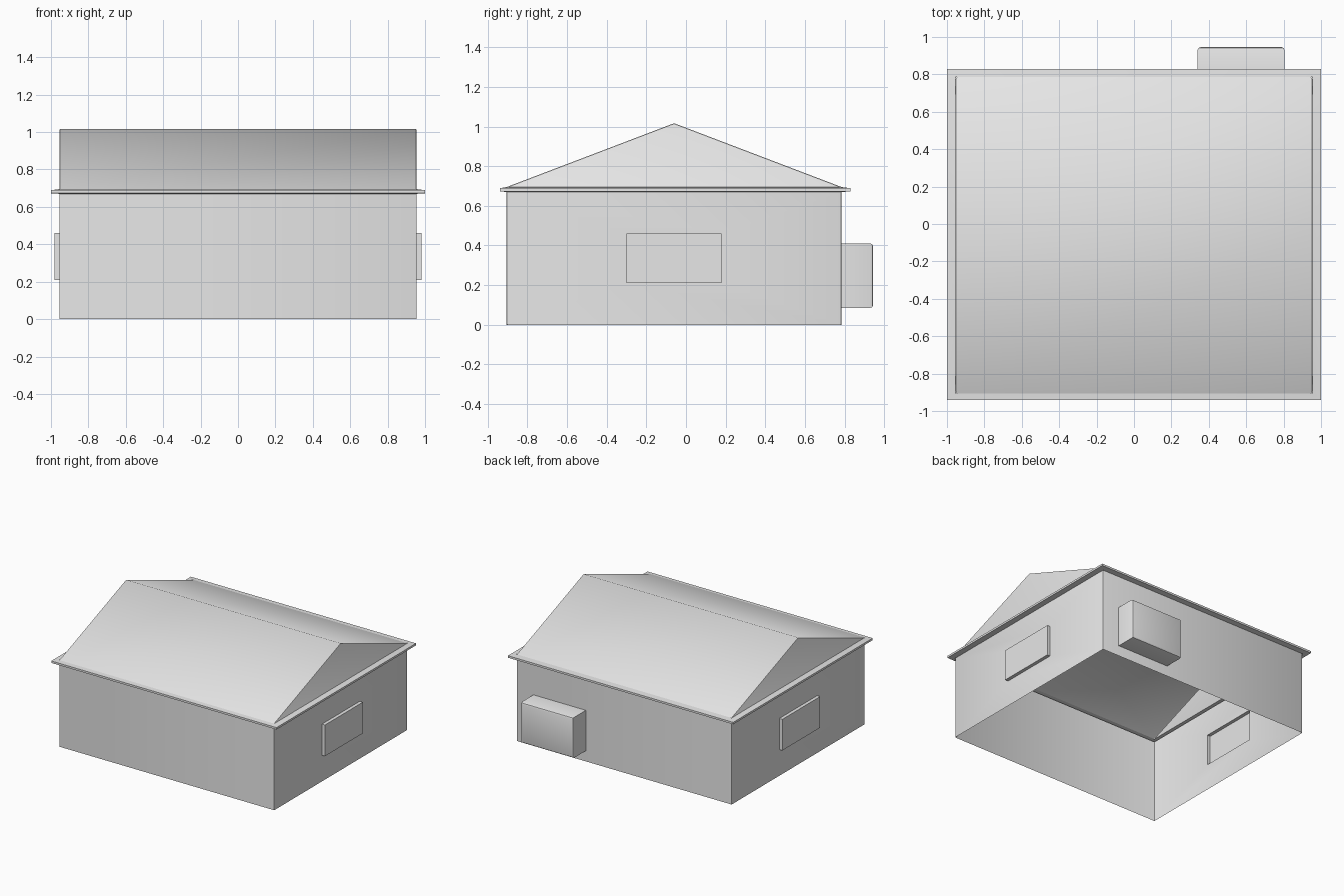
import bpy, bmesh
from math import radians
from mathutils import Vector

cube = bpy.data.objects.get("Cube")
if cube:
    bpy.data.objects.remove(cube, do_unlink=True)

grey = bpy.data.materials.new("plain_grey")
grey.use_nodes = True
colour = (0.8, 0.8, 0.8, 1)
grey.diffuse_color = colour
grey.node_tree.nodes["Principled BSDF"].inputs["Base Color"].default_value = colour

# Main sizes: wall faces, eave edges and heights
X, FRONT, BACK = 0.955, -0.905, 0.785
EAVE_X, EAVE_FRONT, EAVE_BACK = 1.0, -0.94, 0.83
WALL_TOP, ROOF_BASE, RIDGE = 0.67, 0.695, 1.017
RIDGE_Y = (FRONT + BACK) / 2


def finish(name, bm, smooth_angle=30):
    bmesh.ops.remove_doubles(bm, verts=bm.verts, dist=0.0005)
    mesh = bpy.data.meshes.new(name)
    bm.to_mesh(mesh)
    bm.free()
    mesh.materials.append(grey)
    obj = bpy.data.objects.new(name, mesh)
    bpy.context.collection.objects.link(obj)
    bpy.ops.object.select_all(action="DESELECT")
    obj.select_set(True)
    bpy.context.view_layer.objects.active = obj
    bpy.ops.object.shade_smooth_by_angle(angle=radians(smooth_angle))
    return obj


def rect(x0, x1, y0, y1, z):
    return [Vector(p) for p in ((x0, y0, z), (x1, y0, z), (x1, y1, z), (x0, y1, z))]


def bridge(bm, low, high):
    """Close the band between two matching loops."""
    for i in range(len(low)):
        j = (i + 1) % len(low)
        bm.faces.new([bm.verts.new(p) for p in (low[i], low[j], high[j], high[i])])


def wall(bm, start, end, opening=None, depth=0):
    """Upright wall, optionally with a hollow panel pushed outwards."""
    a, b = Vector((*start, 0)), Vector((*end, 0))
    along = (b - a).normalized()
    out = along.cross(Vector((0, 0, 1)))

    def frame(u0, u1, z0, z1, push=0):
        return [a + along * u + out * push + Vector((0, 0, z))
                for u, z in ((u0, z0), (u1, z0), (u1, z1), (u0, z1))]

    outer = frame(0, (b - a).length, 0, WALL_TOP)
    if opening is None:
        bm.faces.new([bm.verts.new(p) for p in outer])
        return
    hole, cap = frame(*opening), frame(*opening, depth)
    bridge(bm, outer, hole)
    bridge(bm, hole, cap)
    bm.faces.new([bm.verts.new(p) for p in cap])


def bevel(bm, rule, width, segments=2):
    bmesh.ops.remove_doubles(bm, verts=bm.verts, dist=0.0005)
    edges = [e for e in bm.edges if rule(e)]
    bmesh.ops.bevel(bm, geom=edges, offset=width, segments=segments,
                    affect="EDGES", profile=0.5)


# Walls, open underneath, with a raised panel on each side
bm = bmesh.new()
wall(bm, (-X, FRONT), (X, FRONT))
wall(bm, (X, FRONT), (X, BACK), (0.605, 1.085, 0.21, 0.46), 0.027)
wall(bm, (X, BACK), (-X, BACK))
wall(bm, (-X, BACK), (-X, FRONT), (0.605, 1.085, 0.21, 0.46), 0.027)
bevel(bm, lambda e: e.calc_length() > WALL_TOP - 0.01
      and abs(e.verts[0].co.z - e.verts[1].co.z) > 0.6, 0.006)
finish("walls", bm)

# Thin eave band all round, hollow on the inside
bm = bmesh.new()
loops = [rect(-X, X, FRONT, BACK, WALL_TOP),
         rect(-EAVE_X, EAVE_X, EAVE_FRONT, EAVE_BACK, WALL_TOP + 0.003),
         rect(-EAVE_X, EAVE_X, EAVE_FRONT, EAVE_BACK, ROOF_BASE - 0.006),
         rect(-X, X, FRONT, BACK, ROOF_BASE)]
for low, high in zip(loops, loops[1:]):
    bridge(bm, low, high)
finish("eaves", bm)

# Gable roof, slightly rounded along the gable ends
bm = bmesh.new()
right, left = [[bm.verts.new(p) for p in ((x, FRONT, ROOF_BASE), (x, BACK, ROOF_BASE),
                                          (x, RIDGE_Y, RIDGE))] for x in (X, -X)]
bm.faces.new(right)
bm.faces.new(left[::-1])
bm.faces.new((left[0], right[0], right[2], left[2]))
bm.faces.new((right[1], left[1], left[2], right[2]))
bevel(bm, lambda e: abs(e.verts[0].co.x - e.verts[1].co.x) < 0.01
      and abs(e.verts[0].co.z - e.verts[1].co.z) > 0.1, 0.008)
finish("roof", bm, 43)

# Hollow box on the back wall, rounded on its outer edges
bm = bmesh.new()
near = [Vector((x, BACK, z)) for x, z in ((0.805, 0.085), (0.34, 0.085), (0.34, 0.41), (0.805, 0.41))]
far = [p + Vector((0, 0.16, 0)) for p in near]
bridge(bm, near, far)
bm.faces.new([bm.verts.new(p) for p in far])
bevel(bm, lambda e: all(v.co.y > BACK + 0.1 for v in e.verts), 0.015)
finish("back_box", bm)
